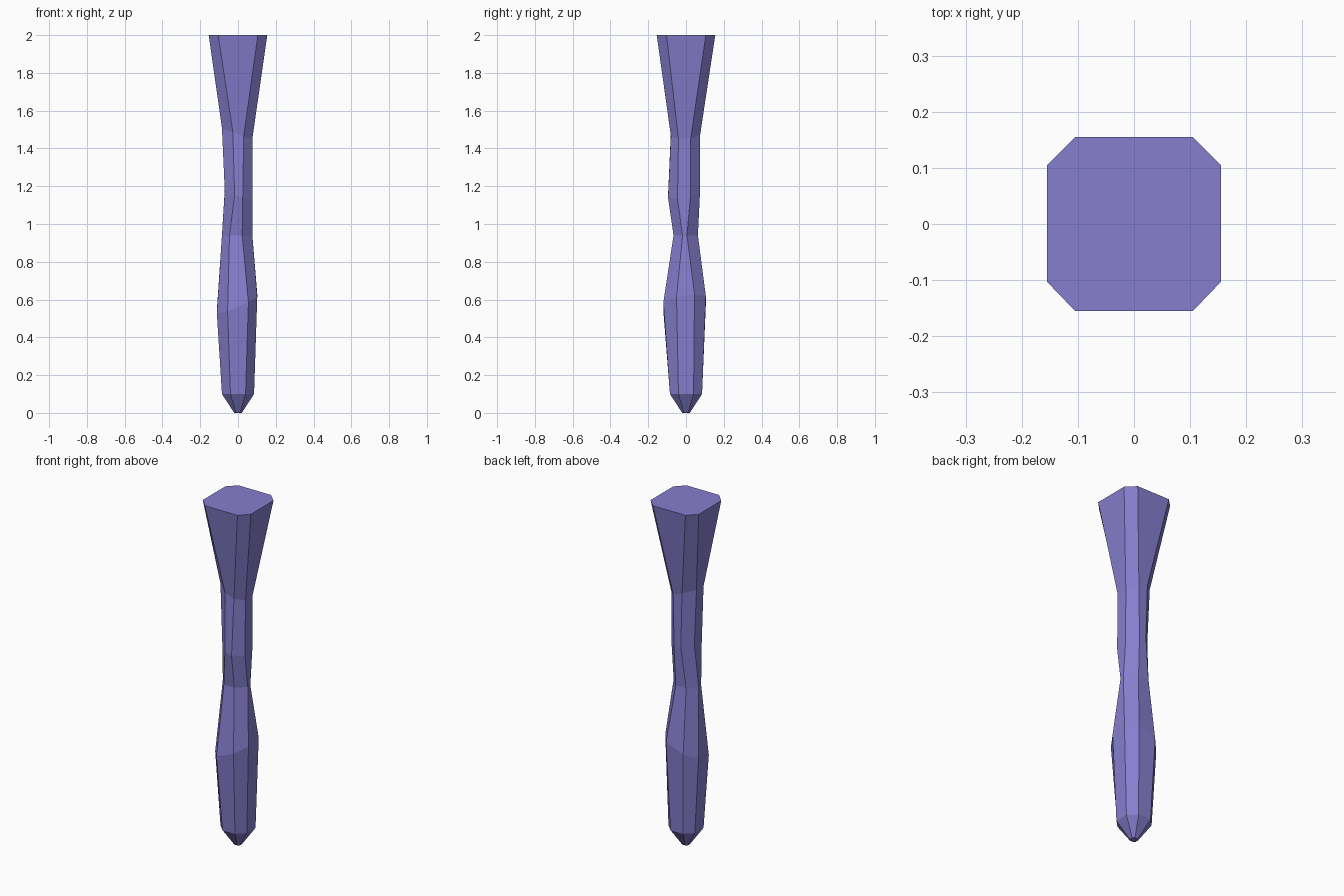
import bpy, bmesh

if "Cube" in bpy.data.objects:
    bpy.data.objects.remove(bpy.data.objects["Cube"])

# Ring: z, tilt along x, tilt along y, (x min, x max), (y min, y max),
#       flat span of the front/back faces in x, flat span of the side faces in y
rings = [
    (0.00, 0.0, 0.0, (-.020, .020), (-.020, .020), (-.010, .010), (-.010, .010)),
    (0.10, 0.0, 0.0, (-.085, .085), (-.085, .085), (-.040, .040), (-.040, .040)),
    (0.58, 0.4, 0.15, (-.112, .102), (-.120, .105), (-.055, .055), (-.050, .045)),
    (0.94, 0.0, 0.0, (-.085, .076), (-.066, .063), (-.045, .022), (-.018, .005)),
    (1.16, -.3, 0.15, (-.070, .076), (-.095, .074), (-.018, .025), (-.045, .023)),
    (1.48, -.35, 0.05, (-.085, .076), (-.080, .075), (-.027, .030), (-.040, .025)),
    (2.00, 0.0, 0.0, (-.155, .155), (-.155, .155), (-.105, .105), (-.103, .105)),
]


def octagon(x, y, fx, fy):
    """Counter-clockwise corners of a square with cut corners."""
    return [(fx[0], y[0]), (fx[1], y[0]), (x[1], fy[0]), (x[1], fy[1]),
            (fx[1], y[1]), (fx[0], y[1]), (x[0], fy[1]), (x[0], fy[0])]


# Faceted, slightly uneven tapering post
bm = bmesh.new()
loops = []
for z, tx, ty, x, y, fx, fy in rings:
    loops.append([bm.verts.new((px, py, z + tx * px + ty * py))
                  for px, py in octagon(x, y, fx, fy)])
for low, high in zip(loops, loops[1:]):
    for i in range(8):
        j = (i + 1) % 8
        bm.faces.new((low[i], low[j], high[j], high[i]))
bm.faces.new(loops[0][::-1])
bm.faces.new(loops[-1])
bmesh.ops.recalc_face_normals(bm, faces=bm.faces[:])

mesh = bpy.data.meshes.new("faceted_post")
bm.to_mesh(mesh)
bm.free()
post = bpy.data.objects.new("faceted_post", mesh)
bpy.context.collection.objects.link(post)

# Violet colour
violet = bpy.data.materials.new("violet")
violet.diffuse_color = (0.24, 0.21, 0.62, 1)
violet.use_nodes = True
violet.node_tree.nodes["Principled BSDF"].inputs["Base Color"].default_value = violet.diffuse_color
mesh.materials.append(violet)
